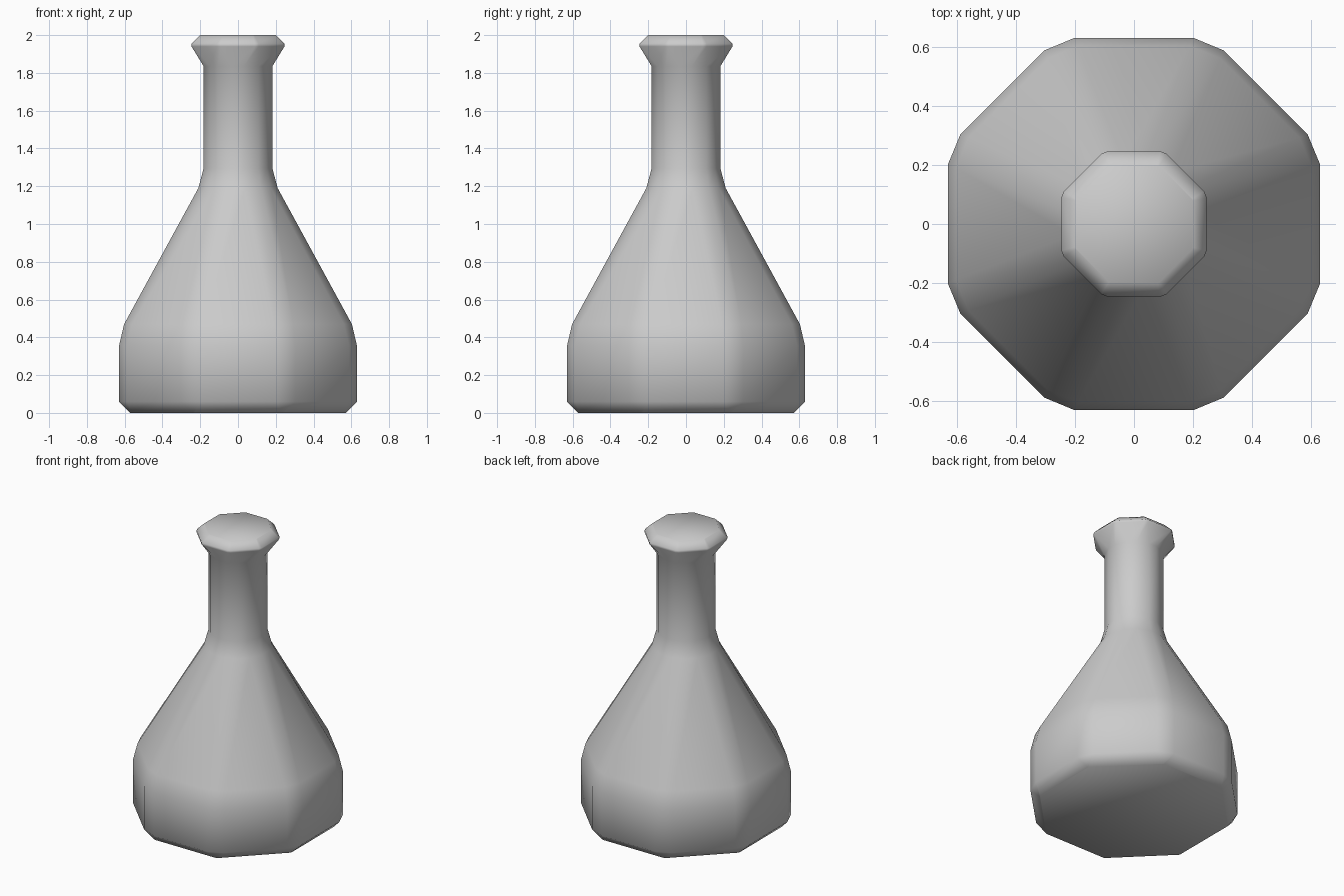
import bpy, bmesh, math

if "Cube" in bpy.data.objects:
    bpy.data.objects.remove(bpy.data.objects["Cube"])

T = math.tan(math.pi / 8)

# Flask profile: (distance to flat side, height, corner chamfer)
PROFILE = [
    (0.57, 0.0, 0.005), (0.63, 0.06, 0.06), (0.63, 0.355, 0.06), (0.603, 0.47, 0.06),
    (0.21, 1.19, 0.05), (0.182, 1.295, 0.045), (0.182, 1.835, 0.045),
    (0.246, 1.94, 0.012), (0.246, 1.955, 0.012), (0.2, 2.0, 0.004),
]


def ring(bm, apothem, z, cut):
    """Octagon with each corner chamfered into two points."""
    h = apothem * T - cut
    verts = []
    for i in range(8):
        a = i * math.pi / 4
        for t in (-h, h):
            verts.append(bm.verts.new((apothem * math.cos(a) - t * math.sin(a),
                                       apothem * math.sin(a) + t * math.cos(a), z)))
    return verts


# Flask body, neck and closed lip
bm = bmesh.new()
rings = [ring(bm, *p) for p in PROFILE]
for lo, hi in zip(rings, rings[1:]):
    for i in range(16):
        j = (i + 1) % 16
        bm.faces.new((lo[i], lo[j], hi[j], hi[i]))
bm.faces.new(rings[0][::-1])
bm.faces.new(rings[-1])
bmesh.ops.recalc_face_normals(bm, faces=bm.faces)

mesh = bpy.data.meshes.new("flask")
bm.to_mesh(mesh)
bm.free()
flask = bpy.data.objects.new("flask", mesh)
bpy.context.collection.objects.link(flask)
bpy.context.view_layer.objects.active = flask
flask.select_set(True)
bpy.ops.object.shade_smooth_by_angle(angle=math.radians(60))
